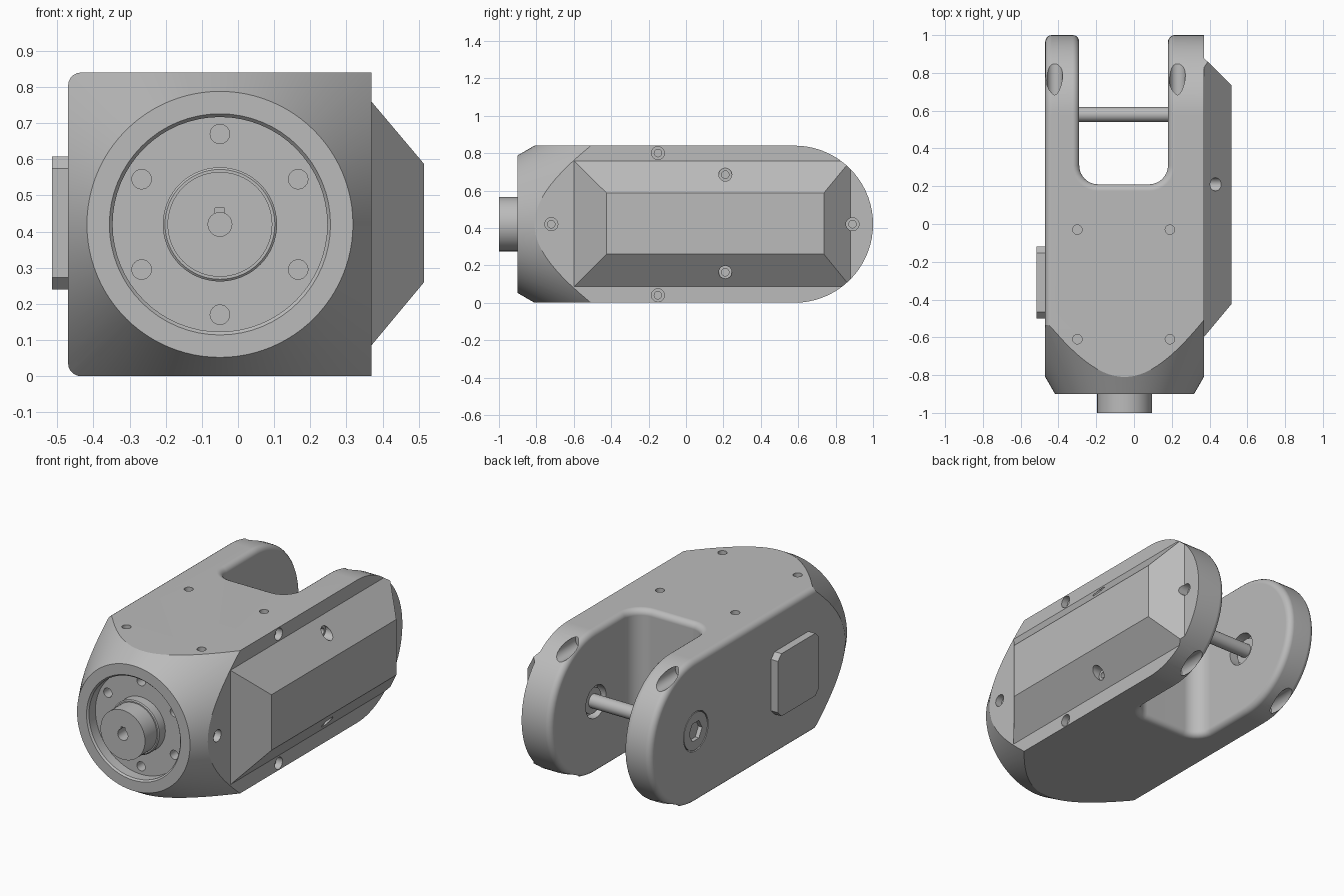
import bpy, bmesh, math
from mathutils import Vector

if "Cube" in bpy.data.objects:
    bpy.data.objects.remove(bpy.data.objects["Cube"], do_unlink=True)

MID_X, MID_Z, R = -0.05, 0.42, 0.42     # main axis and half height
PIVOT_Y = 0.58                          # centre of the round fork ends
LEFT, RIGHT = -0.47, 0.37
SLOT_L, SLOT_R, SLOT_Y = -0.29, 0.18, 0.21

grey = bpy.data.materials.new("machined_grey")
grey.use_nodes = True
colour = (0.5, 0.5, 0.5, 1)
grey.diffuse_color = colour
grey.node_tree.nodes["Principled BSDF"].inputs["Base Color"].default_value = colour


def make(name, bm):
    bmesh.ops.recalc_face_normals(bm, faces=bm.faces)
    mesh = bpy.data.meshes.new(name)
    bm.to_mesh(mesh)
    bm.free()
    mesh.materials.append(grey)
    ob = bpy.data.objects.new(name, mesh)
    bpy.context.collection.objects.link(ob)
    return ob


def loft(name, rings):
    """Close a solid through rings of points with equal counts."""
    bm = bmesh.new()
    loops = [[bm.verts.new(p) for p in ring] for ring in rings]
    n = len(loops[0])
    for a, b in zip(loops, loops[1:]):
        for i in range(n):
            j = (i + 1) % n
            bm.faces.new((a[i], a[j], b[j], b[i]))
    bm.faces.new(loops[0])
    bm.faces.new(loops[-1])
    return make(name, bm)


def place(axis, u, v, w):
    return {"x": (w, u, v), "y": (u, w, v), "z": (u, v, w)}[axis]


def prism(name, outline, axis, a, b):
    return loft(name, [[place(axis, u, v, w) for u, v in outline] for w in (a, b)])


def arc(cx, cy, r, start, end, n):
    angles = [math.radians(start + (end - start) * i / n) for i in range(n + 1)]
    return [(cx + r * math.cos(t), cy + r * math.sin(t)) for t in angles]


def lathe(name, axis, u, v, profile, n=32):
    """Solid of revolution: profile is (radius, position along the axis)."""
    return loft(name, [[place(axis, p, q, w) for p, q in arc(u, v, r, 0, 360, n)[:-1]]
                       for r, w in profile])


def rod(name, axis, u, v, r, a, b, n=24):
    return lathe(name, axis, u, v, [(r, a), (r, b)], n)


def combine(target, cutters, operation="DIFFERENCE"):
    """Apply the cutters to the target, then discard them."""
    for c in cutters:
        mod = target.modifiers.new("cut", "BOOLEAN")
        mod.operation, mod.solver, mod.object = operation, "EXACT", c
    bpy.context.view_layer.update()
    deps = bpy.context.evaluated_depsgraph_get()
    mesh = bpy.data.meshes.new_from_object(target.evaluated_get(deps))
    target.modifiers.clear()
    target.data = mesh
    for c in cutters:
        bpy.data.objects.remove(c, do_unlink=True)


# Housing: side profile with a round rear end
side = [(-1.1, 0)] + arc(PIVOT_Y, MID_Z, R, -90, 90, 36) + [(-1.1, 2 * R)]
housing = prism("housing", side, "x", LEFT, RIGHT)

# Fork slot with rounded inner corners
c = 0.1
slot = ([(SLOT_R, 1.2), (SLOT_L, 1.2)]
        + arc(SLOT_L + c, SLOT_Y + c, c, 180, 270, 8)
        + arc(SLOT_R - c, SLOT_Y + c, c, 270, 360, 8))
combine(housing, [prism("slot_cutter", slot, "z", -0.2, 1.1)])

# Rounded edges on the left side and around the slot
bm = bmesh.new()
bm.from_mesh(housing.data)
edges = []
for e in bm.edges:
    if len(e.link_faces) == 2 and e.calc_face_angle(0) > 1:
        mid = (e.verts[0].co + e.verts[1].co) / 2
        on_left = all(v.co.x < LEFT + 0.001 for v in e.verts)
        if on_left or (mid.y > SLOT_Y - 0.01 and mid.x < SLOT_R + 0.01):
            edges.append(e)
bmesh.ops.bevel(bm, geom=edges, offset=0.035, segments=5, profile=0.5,
                affect="EDGES", clamp_overlap=False)
bm.to_mesh(housing.data)
bm.free()

# Conical nose
slope = math.tan(math.radians(30))
nose = [(0.368, -0.9), (0.368 + 0.6 * slope, -0.3), (0.368 + 0.6 * slope, 1.2)]
combine(housing, [lathe("nose_cutter", "y", MID_X, MID_Z, nose, 96)], "INTERSECT")


def side_screws(places):
    """Stepped screw holes entering from the right side."""
    out = []
    for y, z, floor in places:
        out.append(lathe("screw_cutter", "x", y, z,
                         [(0.02, floor - 0.06), (0.02, floor), (0.035, floor), (0.035, 0.7)], 20))
    return out


# Openings in the housing
FLOOR_Y = -0.83
cuts = [lathe("recess_cutter", "y", MID_X, MID_Z,
              [(0.306, -1), (0.306, -0.9), (0.297, -0.89), (0.297, FLOOR_Y)], 64)]
for k in range(6):
    t = math.radians(30 + 60 * k)
    cuts.append(rod("bolt_cutter", "y", MID_X + 0.25 * math.cos(t),
                    MID_Z + 0.25 * math.sin(t), 0.027, -0.86, -0.75))
for x in (-0.3, 0.19):
    for y in (-0.61, -0.03):
        cuts.append(rod("top_hole_cutter", "z", x, y, 0.025, 0.78, 0.9, 20))
for x in (-0.42, 0.23):
    for dz in (-0.365, 0.365):
        cuts.append(rod("arm_hole_cutter", "y", x, MID_Z + dz, 0.042, 0.64, 1.1))
cuts += side_screws([(-0.15, 0.8, 0.33), (-0.15, 0.04, 0.33),
                     (-0.72, MID_Z, 0.33), (0.89, MID_Z, 0.33)])
cuts.append(rod("socket_cutter", "x", PIVOT_Y, MID_Z, 0.095, -0.35, 0.23, 32))
cuts.append(rod("cap_cutter", "x", PIVOT_Y, MID_Z, 0.115, -0.6, -0.44, 40))
combine(housing, cuts)

# Flush pivot cap with a hexagonal socket
pivot_cap = rod("pivot_cap", "x", PIVOT_Y, MID_Z, 0.109, -0.469, -0.43, 40)
combine(pivot_cap, [rod("hex_cutter", "x", PIVOT_Y, MID_Z, 0.06, -0.5, -0.445, 6)])

# Pivot rod and its bushings
pivot_rod = rod("pivot_rod", "x", PIVOT_Y, MID_Z, 0.04, -0.36, 0.24)
for name, a, b in (("left_bushing", -0.36, -0.325), ("right_bushing", 0.2, 0.235)):
    rod(name, "x", PIVOT_Y, MID_Z, 0.075, a, b, 32)

# Side cover: a frustum trimmed to the round rear end
base = [(-0.6, 0.085), (0.88, 0.085), (0.88, 0.76), (-0.6, 0.76)]
crown = [(-0.425, 0.26), (0.737, 0.26), (0.737, 0.587), (-0.425, 0.587)]
side_cover = loft("side_cover", [[place("x", u, v, w) for u, v in ring]
                                 for ring, w in ((base, RIGHT - 0.001), (crown, 0.515))])
combine(side_cover, [prism("trim_cutter", side, "x", 0.2, 0.8)], "INTERSECT")
combine(side_cover, side_screws([(0.21, 0.685, 0.4), (0.21, 0.163, 0.4),
                                 (0.89, MID_Z, 0.33)]))

# Left side plate with clipped corners
y0, y1, z0, z1, k = -0.5, -0.12, 0.24, 0.608, 0.033
plate = [(y0 + k, z0), (y1 - k, z0), (y1, z0 + k), (y1, z1 - k),
         (y1 - k, z1), (y0 + k, z1), (y0, z1 - k), (y0, z0 + k)]
prism("left_plate", plate, "x", -0.515, LEFT + 0.01)

# Output shaft with collar, bore and keyway
shaft = lathe("output_shaft", "y", MID_X, MID_Z,
              [(0.158, FLOOR_Y + 0.01), (0.158, -0.885), (0.152, -0.89),
               (0.145, -0.89), (0.145, -1)], 64)
w = 0.013
key = [(MID_X - w, MID_Z), (MID_X + w, MID_Z), (MID_X + w, 0.465), (MID_X - w, 0.465)]
combine(shaft, [rod("bore_cutter", "y", MID_X, MID_Z, 0.033, -1.1, -0.87),
                prism("key_cutter", key, "y", -1.1, -0.88)])

# Smooth curved surfaces, keep crisp edges
bpy.ops.object.select_all(action="DESELECT")
for ob in bpy.context.collection.objects:
    if ob.type == "MESH" and grey.name in ob.data.materials:
        ob.select_set(True)
        bpy.context.view_layer.objects.active = ob
        bpy.ops.object.shade_smooth_by_angle(angle=math.radians(24))
        mod = ob.modifiers.new("even_shading", "WEIGHTED_NORMAL")
        mod.keep_sharp = True
        ob.select_set(False)
